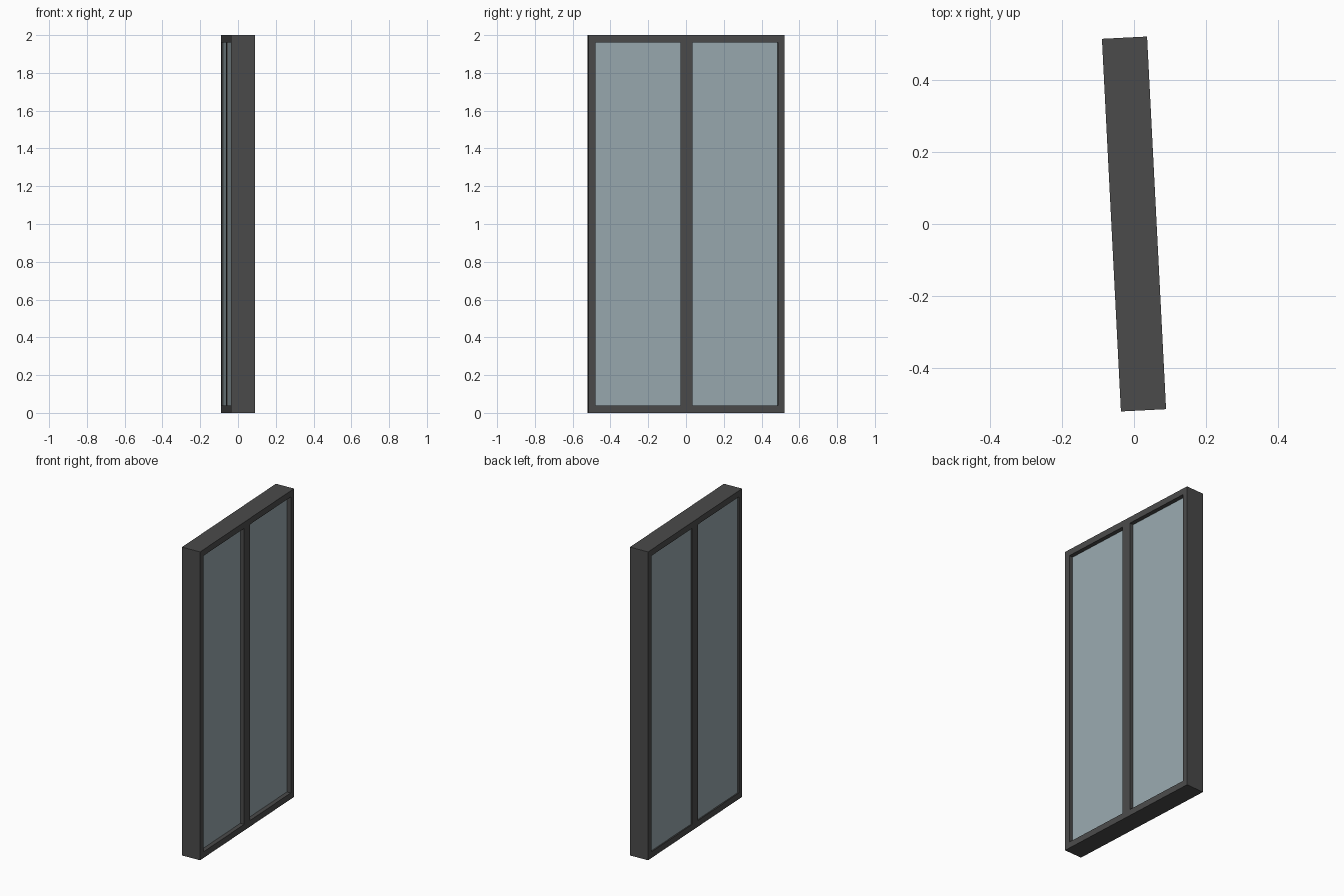
import bpy, bmesh, math
from mathutils import Matrix

if "Cube" in bpy.data.objects:
    bpy.data.objects.remove(bpy.data.objects["Cube"])

WIDTH, HEIGHT, DEPTH = 1.04, 2.0, 0.126
BORDER, MULLION = 0.036, 0.064
TURN = Matrix.Rotation(math.radians(2.92), 4, 'Z')


def material(name, color):
    m = bpy.data.materials.new(name)
    m.diffuse_color = (*color, 1)
    m.use_nodes = True
    m.node_tree.nodes["Principled BSDF"].inputs["Base Color"].default_value = m.diffuse_color
    return m


def finish(bm, name, mat):
    bmesh.ops.recalc_face_normals(bm, faces=bm.faces)
    bmesh.ops.transform(bm, matrix=TURN, verts=bm.verts)
    mesh = bpy.data.meshes.new(name)
    bm.to_mesh(mesh)
    bm.free()
    mesh.materials.append(mat)
    bpy.context.collection.objects.link(bpy.data.objects.new(name, mesh))


dark = material("dark grey frame", (0.07, 0.07, 0.07))
pane = material("blue grey glass", (0.315, 0.395, 0.425))

# Frame: a grid of cells with two openings left out, extruded to depth
ys = [-WIDTH / 2, -WIDTH / 2 + BORDER, -MULLION / 2,
      MULLION / 2, WIDTH / 2 - BORDER, WIDTH / 2]
zs = [0, 0.04, HEIGHT - 0.04, HEIGHT]
bm = bmesh.new()
grid = [[bm.verts.new((-DEPTH / 2, y, z)) for z in zs] for y in ys]
for i in range(5):
    for j in range(3):
        if j == 1 and i in (1, 3):
            continue
        bm.faces.new((grid[i][j], grid[i + 1][j], grid[i + 1][j + 1], grid[i][j + 1]))
ext = bmesh.ops.extrude_face_region(bm, geom=bm.faces[:], use_keep_orig=True)
bmesh.ops.translate(bm, vec=(DEPTH, 0, 0),
                    verts=[v for v in ext["geom"] if isinstance(v, bmesh.types.BMVert)])
finish(bm, "window_frame", dark)

# Glass: deeper recess on the +x side than on the -x side
x0, x1 = -DEPTH / 2 + 0.008, DEPTH / 2 - 0.027
for name, a, b in (("glass_front", ys[1], ys[2]), ("glass_back", ys[3], ys[4])):
    bm = bmesh.new()
    place = (Matrix.Translation(((x0 + x1) / 2, (a + b) / 2, HEIGHT / 2))
             @ Matrix.Diagonal((x1 - x0, b - a, zs[2] - zs[1], 1)))
    bmesh.ops.create_cube(bm, size=1, matrix=place)
    finish(bm, name, pane)
